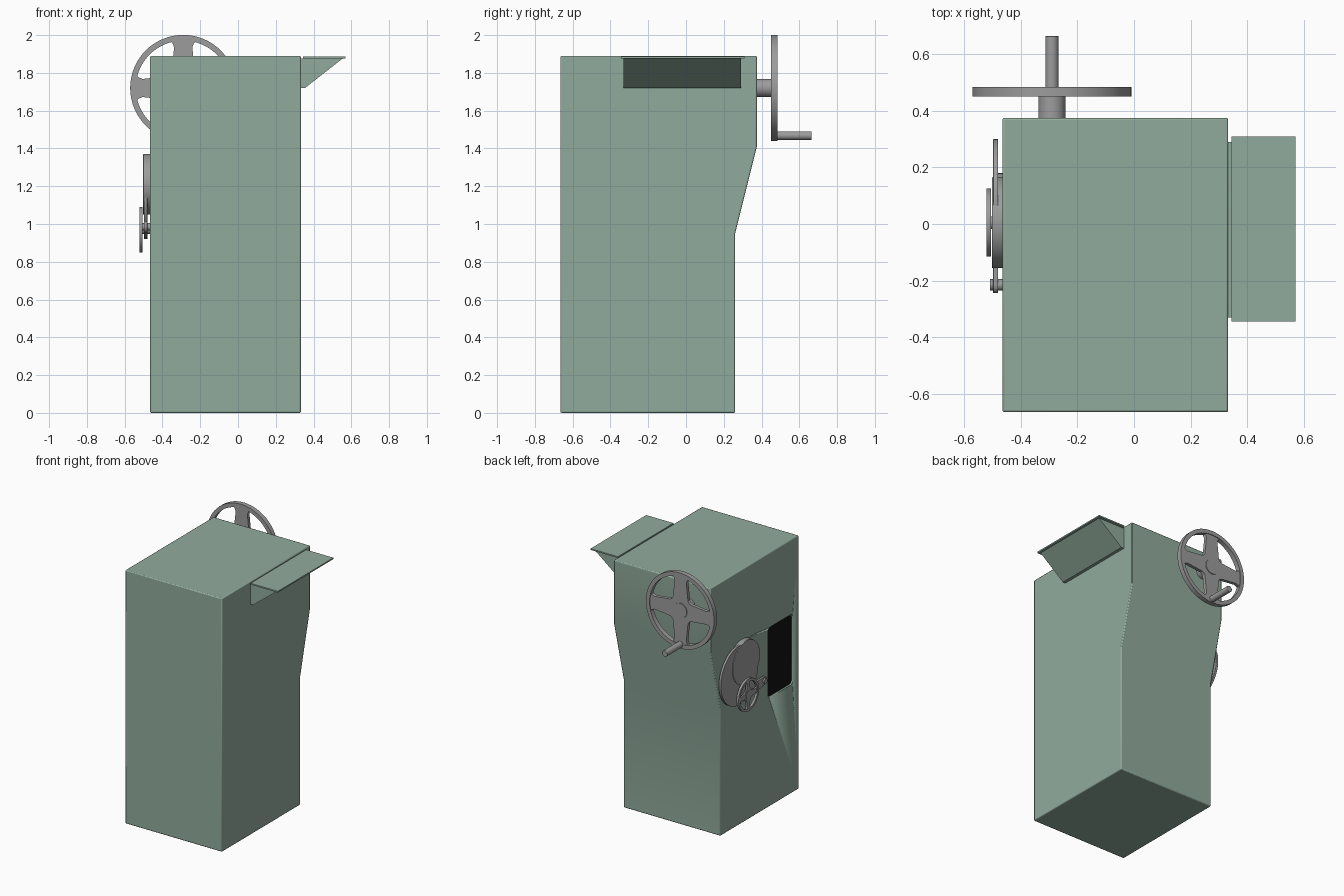
import bpy, bmesh, math

if "Cube" in bpy.data.objects:
    bpy.data.objects.remove(bpy.data.objects["Cube"])

def material(name, rgb):
    m = bpy.data.materials.new(name)
    m.diffuse_color = (*rgb, 1)
    m.use_nodes = True
    m.node_tree.nodes["Principled BSDF"].inputs["Base Color"].default_value = m.diffuse_color
    return m

GREEN = material("cabinet green", (0.285, 0.41, 0.335))
GREY = material("metal grey", (0.34, 0.335, 0.335))
BLACK = material("window black", (0.006, 0.006, 0.006))

# Maps (a, b, depth) to world space for profiles extruded along each axis
MAP = {'x': lambda a, b, d: (d, a, b), 'y': lambda a, b, d: (a, d, b)}

def circle(a, b, r, n=48, start=0.0, sweep=360.0):
    full = abs(sweep) >= 360
    steps = n if full else n - 1
    return [(a + r * math.cos(math.radians(start + sweep * i / steps)),
             b + r * math.sin(math.radians(start + sweep * i / steps))) for i in range(n)]

def rounded_rect(a0, b0, a1, b1, r):
    return (circle(a1 - r, b1 - r, r, 6, 0, 90) + circle(a0 + r, b1 - r, r, 6, 90, 90)
            + circle(a0 + r, b0 + r, r, 6, 180, 90) + circle(a1 - r, b0 + r, r, 6, 270, 90))

def prism(bm, outline, axis, lo, hi):
    f = MAP[axis]
    A = [bm.verts.new(f(a, b, lo)) for a, b in outline]
    B = [bm.verts.new(f(a, b, hi)) for a, b in outline]
    bm.faces.new(A)
    bm.faces.new(B[::-1])
    n = len(A)
    for i in range(n):
        j = (i + 1) % n
        bm.faces.new((A[i], B[i], B[j], A[j]))

def ring(bm, a, b, r_in, r_out, axis, lo, hi, n=64):
    f = MAP[axis]
    section = ((r_in, lo), (r_out, lo), (r_out, hi), (r_in, hi))
    loops = [[bm.verts.new(f(p, q, d)) for p, q in circle(a, b, r, n)] for r, d in section]
    for k in range(4):
        L, M = loops[k], loops[(k + 1) % 4]
        for i in range(n):
            j = (i + 1) % n
            bm.faces.new((L[i], L[j], M[j], M[i]))

def finish(bm, name, mat, bevel=0.0, segments=2):
    bmesh.ops.recalc_face_normals(bm, faces=bm.faces[:])
    me = bpy.data.meshes.new(name)
    bm.to_mesh(me)
    bm.free()
    me.materials.append(mat)
    ob = bpy.data.objects.new(name, me)
    bpy.context.collection.objects.link(ob)
    bpy.ops.object.select_all(action='DESELECT')
    bpy.context.view_layer.objects.active = ob
    ob.select_set(True)
    bpy.ops.object.shade_smooth_by_angle(angle=math.radians(30))
    if bevel:
        m = ob.modifiers.new("edge bevel", 'BEVEL')
        m.width, m.segments, m.limit_method = bevel, segments, 'ANGLE'
    return ob

def part(name, mat, outline, axis, lo, hi, bevel=0.0):
    bm = bmesh.new()
    prism(bm, outline, axis, lo, hi)
    return finish(bm, name, mat, bevel)

def wheel(name, a, b, r, rim, hub, wide, axis, lo, hi):
    """Rim, hub and four spokes that flare at both ends."""
    bm = bmesh.new()
    ring(bm, a, b, r - rim, r, axis, lo, hi)
    prism(bm, circle(a, b, hub, 32), axis, lo, hi)
    inset = (hi - lo) * 0.15
    end = r - rim * 0.6
    side = [(0, wide * 0.75), (hub, wide * 0.7), (hub * 1.5, wide * 0.52),
            (r - rim * 2.2, wide * 0.4), (r - rim * 1.4, wide * 0.48), (end, wide * 0.8)]
    shape = side + [(u, -v) for u, v in reversed(side)]
    for k in range(4):
        c, s = math.cos(k * math.pi / 2), math.sin(k * math.pi / 2)
        prism(bm, [(a + u * c - v * s, b + u * s + v * c) for u, v in shape],
              axis, lo + inset, hi - inset)
    return finish(bm, name, GREY)

# Cabinet: side profile with the back stepping out towards the top
cabinet = part("cabinet", GREEN, [(-0.665, 0), (0.26, 0), (0.26, 0.95), (0.375, 1.41),
                                  (0.375, 1.89), (-0.665, 1.89)], 'x', -0.465, 0.333, 0.007)

# Recessed window in the left side
cutter = part("window_cutter", GREEN, rounded_rect(-0.595, 0.81, -0.3, 1.335, 0.03),
              'x', -0.6, -0.453)
cutter.hide_render = True
cutter.hide_viewport = True
cut = cabinet.modifiers.new("window recess", 'BOOLEAN')
cut.object, cut.operation, cut.solver = cutter, 'DIFFERENCE', 'EXACT'
part("window", BLACK, rounded_rect(-0.588, 0.817, -0.307, 1.328, 0.025), 'x', -0.458, -0.451)

# Hopper on the right side with its flat lid
bm = bmesh.new()
prism(bm, [(0.33, 1.72), (0.355, 1.72), (0.555, 1.877), (0.33, 1.877)], 'y', -0.33, 0.29)
finish(bm, "hopper", GREEN)
part("hopper_lid", GREEN, [(0.345, 1.876), (0.57, 1.876), (0.57, 1.886), (0.345, 1.886)],
     'y', -0.345, 0.31)

# Large hand wheel on the back, with axle and grip
wheel("large_wheel", -0.29, 1.72, 0.281, 0.03, 0.055, 0.12, 'y', 0.45, 0.485)
part("large_wheel_axle", GREY, circle(-0.29, 1.72, 0.048, 32), 'y', 0.37, 0.455)
part("large_wheel_grip", GREY, circle(-0.29, 1.468, 0.023, 24), 'y', 0.48, 0.665, 0.003)

# Gear housing on the left side: round disc over a wider rounded plate
part("gear_disc", GREY, circle(0.005, 1.21, 0.161, 64), 'x', -0.502, -0.46, 0.003)
part("gear_plate", GREY, circle(0.08, 1.14, 0.22, 64), 'x', -0.498, -0.48, 0.002)
part("plate_mount", GREY, circle(0.08, 1.16, 0.1, 32), 'x', -0.485, -0.46)

# Lever arm from the small wheel to its pivot
part("lever_arm", GREY, circle(-0.215, 0.985, 0.03, 12, 90, 180)
     + circle(0.005, 0.97, 0.045, 12, 270, 180), 'x', -0.498, -0.48, 0.002)
part("lever_pivot", GREY, circle(-0.215, 0.985, 0.02, 24), 'x', -0.508, -0.46)

# Small hand wheel
wheel("small_wheel", 0.005, 0.97, 0.12, 0.018, 0.03, 0.04, 'x', -0.522, -0.505)
part("small_wheel_axle", GREY, circle(0.005, 0.97, 0.022, 24), 'x', -0.518, -0.46)
